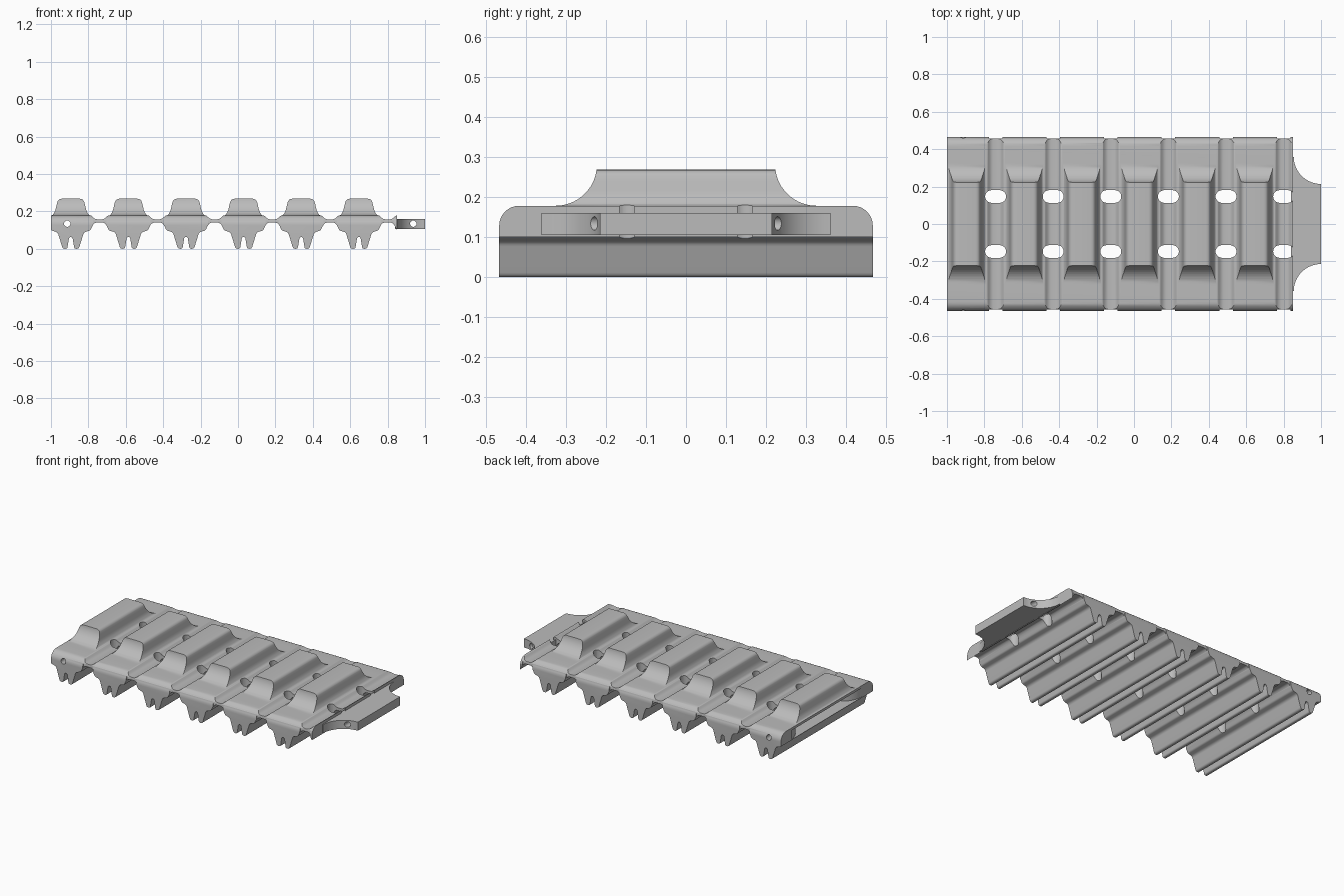
import bpy, bmesh, math
from mathutils import Vector

if "Cube" in bpy.data.objects:
    bpy.data.objects.remove(bpy.data.objects["Cube"], do_unlink=True)

grey = bpy.data.materials.new("plain grey")
grey.use_nodes = True
colour = (0.5, 0.5, 0.5, 1)
grey.diffuse_color = colour
grey.node_tree.nodes["Principled BSDF"].inputs["Base Color"].default_value = colour

PITCH, FIRST, LINKS = 0.308, -0.894, 6
END, HALF = 0.85, 0.466
GAPS = [FIRST + PITCH * (i + 0.5) for i in range(LINKS)]


def arc(cx, cy, r, start, end, n=10):
    """Points along an arc, angles in degrees."""
    angles = [math.radians(start + (end - start) * i / n) for i in range(n + 1)]
    return [(cx + r * math.cos(a), cy + r * math.sin(a)) for a in angles]


def rounded(points, n=4):
    """Round the corners of an open path of (u, v, radius) points."""
    out = [points[0][:2]]
    for a, b, c in zip(points, points[1:], points[2:]):
        p, q, s = (Vector(k[:2]) for k in (a, b, c))
        u, v = p - q, s - q
        r = b[2]
        start = q + u.normalized() * min(r, u.length * 0.48)
        end = q + v.normalized() * min(r, v.length * 0.48)
        for i in range(n + 1):
            t = i / n
            out.append(tuple(start * (1 - t) ** 2 + q * 2 * t * (1 - t) + end * t * t))
    return out + [points[-1][:2]]


def prism(name, outlines, axis, lo, hi):
    """Extrude closed outlines along one axis."""
    place = {"x": lambda u, v, w: (w, u, v),
             "y": lambda u, v, w: (u, w, v),
             "z": lambda u, v, w: (u, v, w)}[axis]
    bm = bmesh.new()
    for outline in outlines:
        face = bm.faces.new([bm.verts.new(place(u, v, lo)) for u, v in outline])
        top = bmesh.ops.extrude_face_region(bm, geom=[face])["geom"]
        bmesh.ops.translate(bm, vec=place(0, 0, hi - lo),
                            verts=[g for g in top if isinstance(g, bmesh.types.BMVert)])
    bmesh.ops.recalc_face_normals(bm, faces=bm.faces)
    mesh = bpy.data.meshes.new(name)
    bm.to_mesh(mesh)
    bm.free()
    mesh.materials.append(grey)
    obj = bpy.data.objects.new(name, mesh)
    bpy.context.collection.objects.link(obj)
    return obj


def combine(obj, cutter, operation="DIFFERENCE"):
    """Apply a boolean and remove the cutter."""
    mod = obj.modifiers.new("cut", "BOOLEAN")
    mod.operation, mod.solver, mod.object = operation, "EXACT", cutter
    graph = bpy.context.evaluated_depsgraph_get()
    mesh = bpy.data.meshes.new_from_object(obj.evaluated_get(graph))
    obj.modifiers.clear()
    obj.data = mesh
    bpy.data.objects.remove(cutter, do_unlink=True)


def mirror(path):
    """Complete a right-hand path, ordered from the centre outwards."""
    return [(-u, v) for u, v in reversed(path) if u > 1e-5] + path


# Half of one link seen from the front: lug above, two teeth below
half = PITCH / 2
upper = mirror(rounded([(0, 0.268, 0), (0.068, 0.268, 0.022), (0.084, 0.20, 0.012),
                        (0.098, 0.178, 0.01), (0.109, 0.178, 0.006),
                        (0.130, 0.158, 0.02), (half, 0.157, 0)]))
lower = mirror(rounded([(0, 0.064, 0), (0.009, 0.06, 0.006), (0.019, 0, 0.01),
                        (0.043, 0, 0.012), (0.070, 0.088, 0.012), (0.104, 0.098, 0.008),
                        (0.124, 0.140, 0.025), (half, 0.140, 0)]))


def chain(path):
    """Repeat a link path along the belt and trim it to the belt ends."""
    pts = [(FIRST + PITCH * i + u, v) for i in range(LINKS + 1)
           for u, v in path[:-1]]
    return [p for p in pts if -0.998 < p[0] < END - 0.002]


top, bottom = chain(upper), chain(lower)
side = [(-1, 0.178)] + top + [(END, 0.178), (END, 0.1)] + bottom[::-1] + [(-1, 0.1)]
belt = prism("belt_links", [side], "y", -0.6, 0.6)

# Trim across the belt: rounded shoulders and concave lug ends
shoulder = arc(HALF - 0.05, 0.128, 0.05, 0, 90, 8)
flare = arc(0.325, 0.281, 0.103, 270, 187)
right = [(HALF, -0.1)] + shoulder + flare + [(0.222, 0.4)]
across = right + [(-u, v) for u, v in reversed(right)]
combine(belt, prism("trim", [across], "x", -1.2, 1.2), "INTERSECT")

# Through slots in the webs
slots = []
for x in GAPS:
    for y in (-0.147, 0.147):
        slots.append(arc(x + 0.022, y, 0.034, -90, 90) + arc(x - 0.022, y, 0.034, 90, 270))
combine(belt, prism("slot_cutter", slots, "z", -0.1, 0.4))

# Webs stop a little short of the belt edges
ends = [[(x - 0.036, s * 0.458), (x + 0.036, s * 0.458),
         (x + 0.036, s * 0.5), (x - 0.036, s * 0.5)] for x in GAPS for s in (-1, 1)]
combine(belt, prism("web_end_cutter", ends, "z", -0.1, 0.4))

# Joining tongue, and the matching socket at the other end
edge = [(0.84, 0.345)] + arc(1.0, 0.36, 0.146, 180, 270, 14)
outline = edge + [(u, -v) for u, v in reversed(edge)]
tongue = prism("joining_tongue", [outline], "z", 0.105, 0.160)
socket = [(u - 1.85, v) for u, v in outline]
combine(belt, prism("socket_cutter", [socket], "z", 0.103, 0.162))

# Pin holes through the tongue and the first link
for obj, x in ((tongue, 0.937), (belt, -0.913)):
    pin = arc(x, 0.134, 0.017, 0, 360, 20)[:-1]
    combine(obj, prism("pin_cutter", [pin], "y", -0.7, 0.7))

for obj in (belt, tongue):
    bpy.ops.object.select_all(action="DESELECT")
    obj.select_set(True)
    bpy.context.view_layer.objects.active = obj
    bpy.ops.object.shade_smooth_by_angle(angle=math.radians(35))
